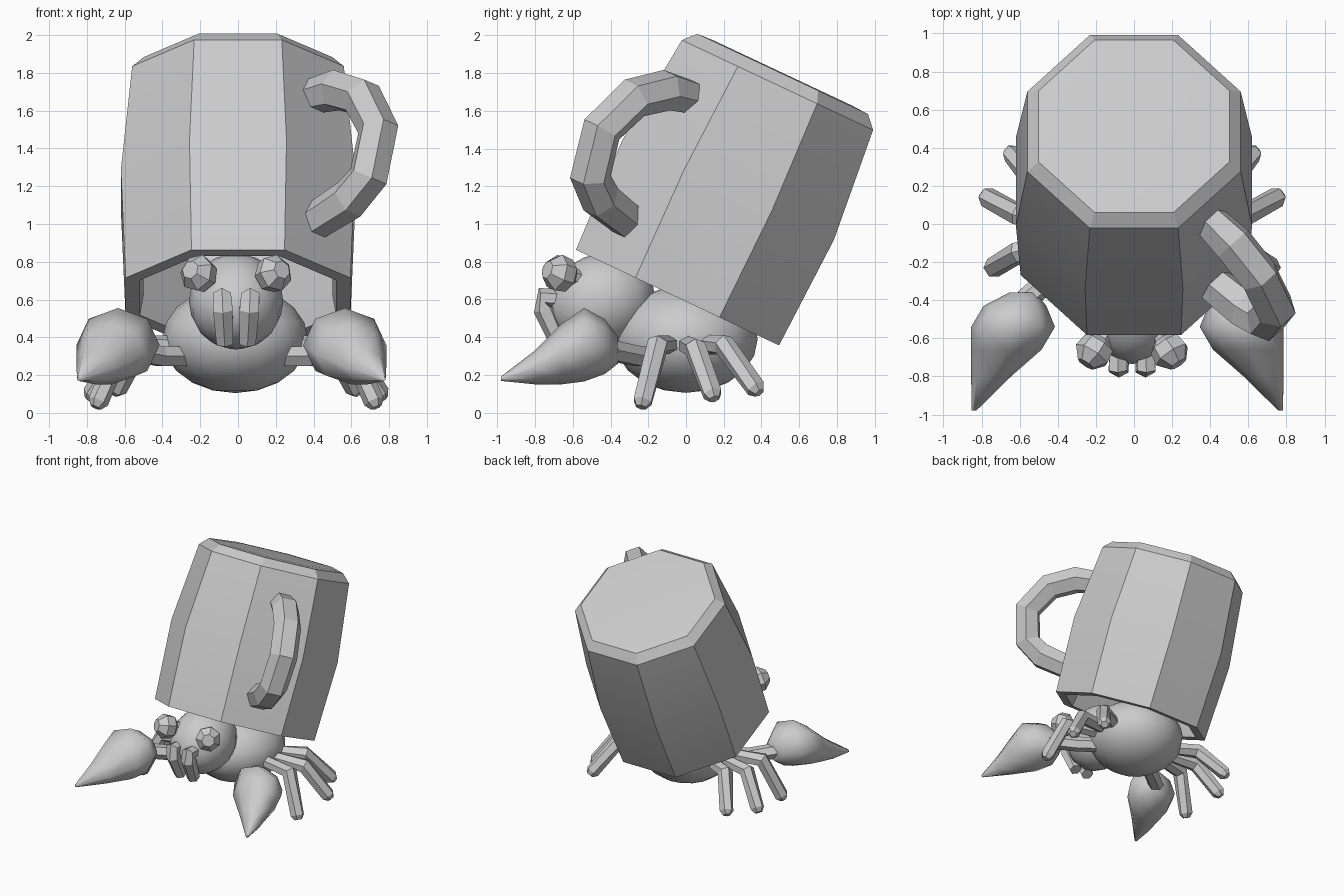
import bpy, bmesh, math
from mathutils import Vector, Matrix

cube = bpy.data.objects.get("Cube")
if cube:
    bpy.data.objects.remove(cube, do_unlink=True)

grey = bpy.data.materials.new("plain grey")
grey.use_nodes = True
GREY = (0.6, 0.6, 0.6, 1)
grey.diffuse_color = GREY
grey.node_tree.nodes["Principled BSDF"].inputs["Base Color"].default_value = GREY


def finish(name, bm, smooth=None):
    """Turn a bmesh into a named object; smooth is an angle limit in degrees."""
    bmesh.ops.recalc_face_normals(bm, faces=bm.faces)
    mesh = bpy.data.meshes.new(name)
    bm.to_mesh(mesh)
    bm.free()
    obj = bpy.data.objects.new(name, mesh)
    bpy.context.scene.collection.objects.link(obj)
    mesh.materials.append(grey)
    if smooth:
        bpy.ops.object.select_all(action='DESELECT')
        obj.select_set(True)
        bpy.context.view_layer.objects.active = obj
        bpy.ops.object.shade_smooth_by_angle(angle=math.radians(smooth))
    return obj


def loft(name, rings, smooth=None):
    """Skin a closed solid over rings of equal point count."""
    bm = bmesh.new()
    loops = [[bm.verts.new(p) for p in ring] for ring in rings]
    n = len(loops[0])
    for a, b in zip(loops, loops[1:]):
        for i in range(n):
            j = (i + 1) % n
            bm.faces.new((a[i], a[j], b[j], b[i]))
    bm.faces.new(loops[0])
    bm.faces.new(loops[-1])
    return finish(name, bm, smooth)


def tube(name, path, radii, ref, sides=6):
    """Sweep a polygon along a path, one radius for each point."""
    pts = [Vector(p) for p in path]
    rings = []
    for i, p in enumerate(pts):
        t = (pts[min(i + 1, len(pts) - 1)] - pts[max(i - 1, 0)]).normalized()
        side = t.cross(Vector(ref)).normalized()
        up = side.cross(t)
        angles = [math.tau * k / sides for k in range(sides)]
        rings.append([p + radii[i] * (side * math.cos(a) + up * math.sin(a)) for a in angles])
    return loft(name, rings)


def ellipsoid(name, centre, radii, tilt=0, segments=16, rings=10):
    bm = bmesh.new()
    bmesh.ops.create_uvsphere(bm, u_segments=segments, v_segments=rings, radius=1)
    bm.transform(Matrix.Translation(centre) @ Matrix.Rotation(math.radians(tilt), 4, 'X')
                 @ Matrix.Diagonal((*radii, 1)))
    return finish(name, bm, 60)


# Mug frame: origin at the opening, leaning back
MUG = Matrix.Translation((0, -0.045, 0.61)) @ Matrix.Rotation(math.radians(-25.2), 4, 'X')


def octagon(apothem, height):
    r = apothem / math.cos(math.pi / 8)
    return [MUG @ Vector((r * math.cos(a), r * math.sin(a), height))
            for a in [math.pi / 8 + math.tau * k / 8 for k in range(8)]]


# Upturned mug shell: (apothem, height) from the base, over the rim, to the inside
profile = [(0.4, 1.315), (0.5, 1.31), (0.56, 1.245), (0.62, 0.63), (0.595, 0),
           (0.52, 0), (0.5, 0.12), (0.5, 1.1)]
loft("mug", [octagon(*p) for p in profile], 25)

# Mug handle, in the plane of the front left flat: (distance from axis, height)
arc = [(0.51, 1.0), (0.735, 0.97), (0.93, 0.86), (1.05, 0.635),
       (0.976, 0.383), (0.834, 0.298), (0.55, 0.25)]
d = math.sqrt(0.5)
tube("mug_handle", [MUG @ Vector((r * d, -r * d, h)) for r, h in arc],
     [0.09] + [0.11] * 5 + [0.1], MUG.to_3x3() @ Vector((d, d, 0)).cross(Vector((0, 0, 1))))

# Body and head
ellipsoid("body", (-0.015, 0.0, 0.39), (0.385, 0.38, 0.285))
ellipsoid("head", (-0.01, -0.45, 0.59), (0.25, 0.29, 0.25), 20)

# Claw sections: y, centre x, centre z, half width, half height
claw = [(-0.36, 0.55, 0.33, 0.07, 0.07), (-0.43, 0.59, 0.35, 0.165, 0.145),
        (-0.54, 0.6, 0.36, 0.22, 0.195), (-0.66, 0.635, 0.31, 0.185, 0.16),
        (-0.8, 0.715, 0.24, 0.105, 0.09), (-0.98, 0.805, 0.18, 0.012, 0.012)]
# Leg joints: hip, knee, foot
legs = {"front": [(0.3, -0.08, 0.36), (0.6, -0.15, 0.36), (0.73, -0.23, 0.06)],
        "middle": [(0.3, 0, 0.36), (0.6, 0.05, 0.34), (0.76, 0.14, 0.1)],
        "rear": [(0.25, 0.08, 0.36), (0.5, 0.2, 0.36), (0.63, 0.37, 0.13)]}

for label, s in (("left", 1), ("right", -1)):
    def flip(points, shift=-0.01):
        return [Vector((s * x + shift, y, z)) for x, y, z in points]

    # Pincer and the arm that carries it
    loft(label + "_claw", [flip([(x + w * math.cos(a), y, z + h * math.sin(a))
                                 for a in [math.tau * k / 8 for k in range(8)]], -0.035)
                           for y, x, z, w, h in claw], 60)
    tube(label + "_arm", flip([(0.25, -0.15, 0.3), (0.4, -0.26, 0.3), (0.56, -0.4, 0.33)]),
         [0.06] * 3, (0, 0, 1))

    # Walking legs with blunt feet
    for place, (hip, knee, foot) in legs.items():
        toe = Vector(foot) + (Vector(foot) - Vector(knee)).normalized() * 0.035
        tube(f"{label}_{place}_leg", flip([hip, knee, foot, toe]),
             [0.05, 0.06, 0.055, 0.03], (0, 1, 0))

    # Eye on a short stalk
    root, out = Vector((0.12, -0.55, 0.7)), Vector((0.53, -0.8, 0.25)).normalized()
    steps = [(0, 0.05), (0.07, 0.05), (0.1, 0.09), (0.17, 0.1), (0.23, 0.05)]
    tube(label + "_eye", flip([root + out * k for k, r in steps]),
         [r for k, r in steps], (0, 0, 1), 7)

    # Hanging mouthpart
    tube(label + "_mouthpart", flip([(0.07, -0.62, 0.6), (0.075, -0.76, 0.61),
                                     (0.07, -0.75, 0.55), (0.06, -0.67, 0.37)]),
         [0.05, 0.055, 0.06, 0.05], (1, 0, 0))
